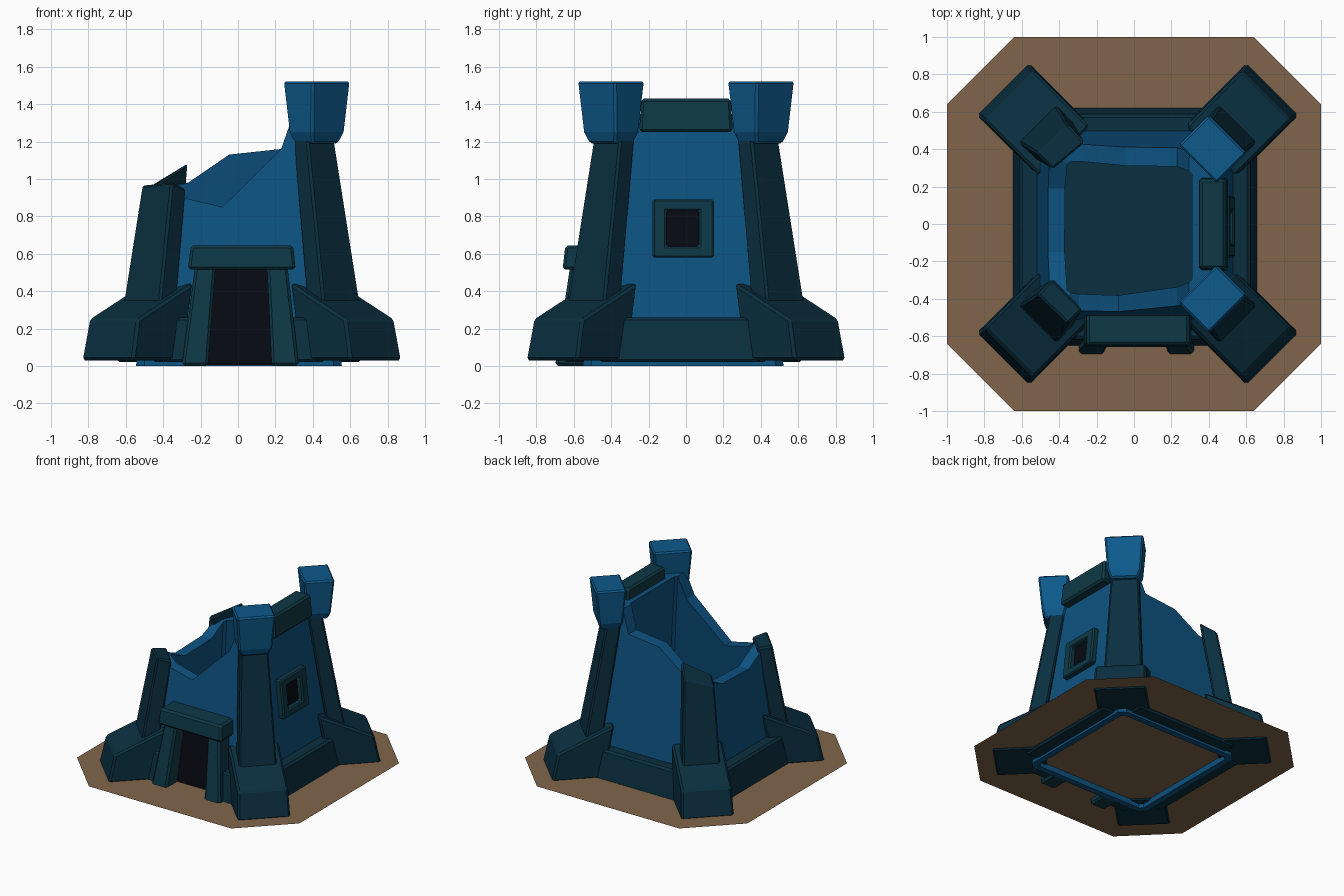
import bpy, bmesh
from math import sqrt

if "Cube" in bpy.data.objects:
    bpy.data.objects.remove(bpy.data.objects["Cube"])

CX = 0.02          # centre of the corner pillars in x
S = 1 / sqrt(2)


def material(name, rgb):
    m = bpy.data.materials.new(name)
    m.diffuse_color = (*rgb, 1)
    m.use_nodes = True
    m.node_tree.nodes["Principled BSDF"].inputs["Base Color"].default_value = m.diffuse_color
    return m


BLUE = material("blue_plaster", (0.004, 0.085, 0.22))
BRIGHT = material("bright_blue", (0.004, 0.10, 0.26))
DARK = material("dark_blue_stone", (0.003, 0.028, 0.05))
TEAL = material("teal_stone", (0.004, 0.04, 0.06))
BLACK = material("dark_opening", (0.002, 0.003, 0.006))
EARTH = material("earth", (0.22, 0.13, 0.07))


def mesh_object(name, verts, faces, mat, bevel=0.0):
    bm = bmesh.new()
    vs = [bm.verts.new(v) for v in verts]
    for f in faces:
        bm.faces.new([vs[i] for i in f])
    bmesh.ops.recalc_face_normals(bm, faces=bm.faces)
    me = bpy.data.meshes.new(name)
    bm.to_mesh(me)
    bm.free()
    me.materials.append(mat)
    ob = bpy.data.objects.new(name, me)
    bpy.context.collection.objects.link(ob)
    if bevel:
        b = ob.modifiers.new("bevel", 'BEVEL')
        b.width, b.segments, b.limit_method = bevel, 1, 'ANGLE'
    return ob


def loft(name, rings, mat, bevel=0.0, closed=False):
    """Skin equal rings of points; cap the ends unless the rings close on themselves."""
    n, k = len(rings[0]), len(rings)
    verts = [p for r in rings for p in r]
    faces = [(i * n + j, i * n + (j + 1) % n,
              (i + 1) % k * n + (j + 1) % n, (i + 1) % k * n + j)
             for i in range(k if closed else k - 1) for j in range(n)]
    if not closed:
        faces += [tuple(range(n)), tuple(range((k - 1) * n, k * n))]
    return mesh_object(name, verts, faces, mat, bevel)


def rect(x0, x1, y0, y1, z):
    return [(x0, y0, z), (x1, y0, z), (x1, y1, z), (x0, y1, z)]


def side(k, along, out, z):
    """Point on side k (front, right, back, left) of the slightly oblong tower."""
    x, y = [(along, -out), (out, along), (-along, out), (-out, -along)][k]
    return (0.005 + x, y * 0.975 - 0.015, z)


def wall(z, inner=False):
    return 0.50 - 0.19 * z / 1.3 if inner else 0.55 - 0.13 * z / 1.3


# Ground patch: the footings reach slightly below it
a, g = 0.64, 0.04
mesh_object("ground", [(1, -a, g), (1, a, g), (a, 1, g), (-a, 1, g),
                       (-1, a, g), (-1, -a, g), (-a, -1, g), (a, -1, g)],
            [range(8)], EARTH)

# Broken tapered wall: (position along side, top height) for each side
tops = [[(-.92, .94), (-.65, .90), (-.19, .85), (.52, 1.16), (.7, 1.34), (.92, 1.34)],
        [(-.92, 1.34), (.92, 1.34)],
        [(-.92, 1.34), (-.7, 1.34), (-.52, 1.16), (.12, 1.13), (.6, .98), (.92, .96)],
        [(-.92, .95), (-.45, .86), (.3, .85), (.7, .93), (.92, .94)]]
rings = []
for k, pts in enumerate(tops):
    for u, z in pts:
        ring = []
        for inner, zz in ((False, 0), (False, z), (True, z), (True, 0)):
            h = wall(zz, inner)
            lim = 0.95 * h
            ring.append(side(k, max(-lim, min(lim, u * wall(zz))), h, zz))
        rings.append(ring)
loft("tower_wall", rings, BLUE, closed=True)
mesh_object("floor", rect(-.5, .5, -.5, .47, g + .01), [range(4)], DARK)

# Base skirts between the corner feet
for k, nm in enumerate(("front", "right", "back", "left")):
    for lo, hi in (((-.46, -.2), (.2, .46)) if k == 0 else ((-.46, .46),)):
        prof = [(.655, .02), (.615, .26), (.5, .26), (.53, .02)]
        loft(nm + "_skirt", [[side(k, s, o, z) for o, z in prof] for s in (lo, hi)], DARK, .015)


# Corner pillars, feet and caps, built in a diagonal frame
def diag(sx, sy, r, t, z):
    return (CX + sx * (r + t) * S, sy * (r - t) * S, z)


def pillar_corners(sx, sy, zs):
    pts = []
    for (out, sg), z in zip(((1, 1), (1, -1), (0, -1), (0, 1)), zs):
        f = (z - .36) / .84
        r = .755 - .152 * f if out else .625 - .135 * f
        pts.append(diag(sx, sy, r, sg * (.14 - .035 * f), z))
    return pts


pillar_tops = {(1, 1): (1.22,) * 4, (1, -1): (1.22,) * 4,
               (-1, -1): (.965, .985, .945, .955), (-1, 1): (.93, 1.0, 1.09, .97)}
foot = [(1.02, .03, .197), (.972, .25, .188), (.55, .445, .188), (.63, .03, .197)]
for (sx, sy), zs in pillar_tops.items():
    nm = ("back" if sy > 0 else "front") + ("_right" if sx > 0 else "_left")
    loft(nm + "_pillar", [pillar_corners(sx, sy, (.2,) * 4), pillar_corners(sx, sy, zs)], DARK, .012)
    loft(nm + "_foot", [[diag(sx, sy, r, s * w, z) for r, z, w in foot] for s in (-1, 1)], DARK, .015)
    if sx > 0:
        loft(nm + "_cap", [[diag(sx, sy, .567 + i * d, j * w, z)
                            for i, j in ((1, 1), (1, -1), (-1, -1), (-1, 1))]
                           for d, w, z in ((.07, .10, 1.19), (.09, .125, 1.25), (.115, .145, 1.522))],
             BRIGHT, .012)

# Beam between the two caps
loft("top_beam", [rect(.345, .505, -.25, .25, 1.25), rect(.35, .49, -.24, .24, 1.43)], TEAL, .015)

# Doorway: jambs, lintel and dark opening
for nm, b, t in (("left_jamb", (-.30, -.16), (-.23, -.12)), ("right_jamb", (.18, .325), (.155, .265))):
    loft(nm, [rect(*b, -.70, -.53, 0), rect(*t, -.62, -.48, .53)], TEAL, .015)
loft("door_lintel", [rect(-.268, .308, -.66, -.48, .515), rect(-.252, .295, -.645, -.47, .645)], TEAL, .015)
loft("door_opening", [rect(-.2, .22, -.56, -.53, .005), rect(-.15, .18, -.508, -.48, .53)], BLACK)


# Window on the right wall: frame ring and dark pane, leaning with the wall
def window_ring(y0, y1, z0, z1, out):
    return [(0.005 + wall(z) + out, y, z) for y, z in ((y0, z0), (y1, z0), (y1, z1), (y0, z1))]


big, small = (-.18, .15, .58, .89), (-.105, .07, .64, .83)
loft("window_frame", [window_ring(*big, -.03), window_ring(*big, .045),
                      window_ring(*small, .045), window_ring(*small, -.03)], TEAL, .01, closed=True)
mesh_object("window_pane", window_ring(-.12, .09, .62, .85, .004), [range(4)], BLACK)
